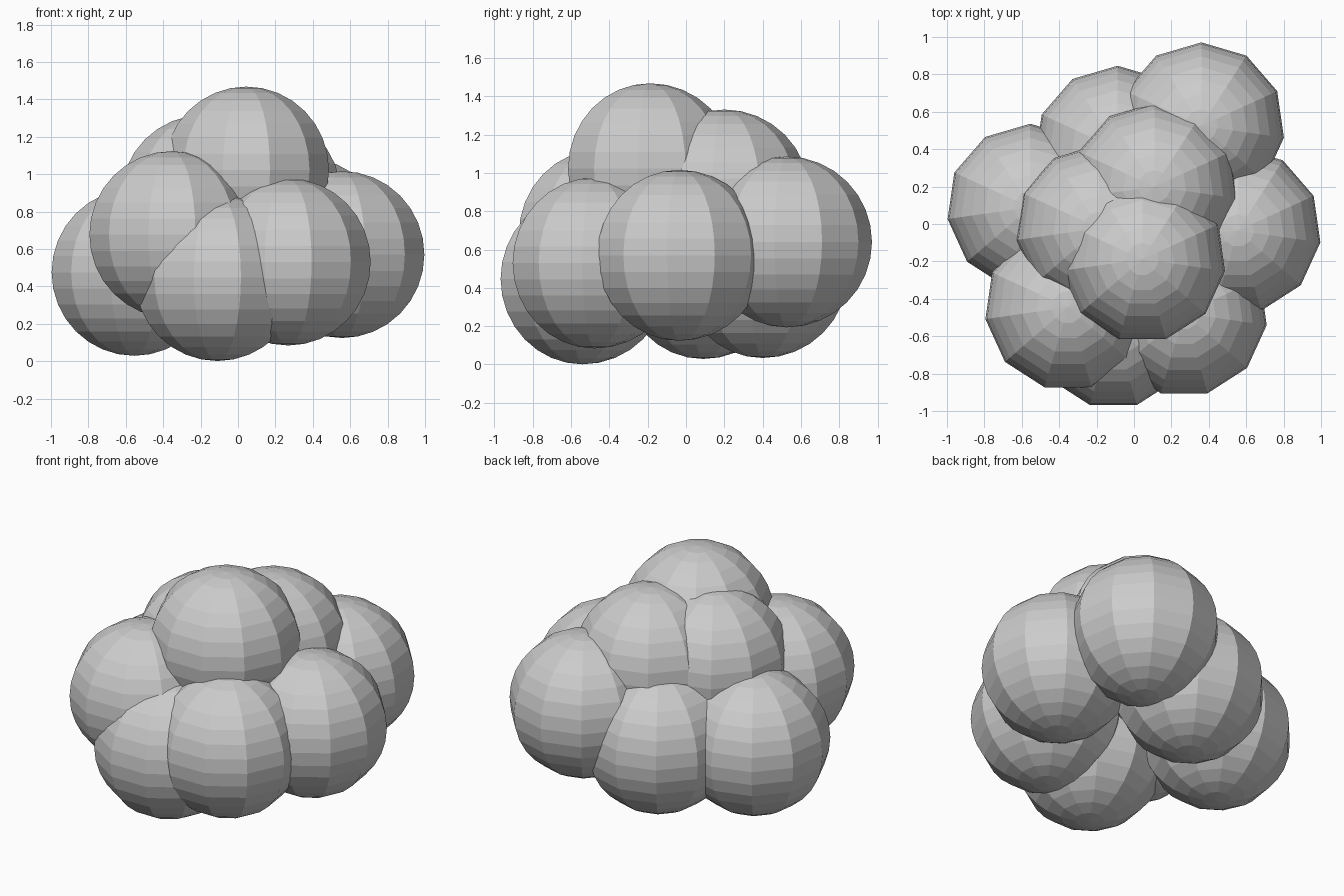
import bpy

if "Cube" in bpy.data.objects:
    bpy.data.objects.remove(bpy.data.objects["Cube"])

RADIUS = 0.446

# centres of the equal balls in the heap
BALLS = {
    "front_bottom_ball": (-0.11, -0.54, 0.447),
    "front_right_ball": (0.268, -0.477, 0.53),
    "front_left_ball": (-0.353, -0.445, 0.677),
    "left_ball": (-0.555, 0.09, 0.475),
    "right_ball": (0.555, -0.035, 0.57),
    "back_left_ball": (-0.088, 0.40, 0.48),
    "back_right_ball": (0.36, 0.525, 0.64),
    "upper_left_ball": (-0.186, -0.022, 0.87),
    "upper_back_ball": (0.11, 0.20, 0.885),
    "top_ball": (0.045, -0.188, 1.022),
}


def add_ball(name, centre):
    # flat-shaded sphere, 11 sides around
    bpy.ops.mesh.primitive_uv_sphere_add(
        segments=11, ring_count=16, radius=RADIUS, location=centre)
    ob = bpy.context.object
    ob.name = name
    # one corner of every ring must point to the back (+y)
    ring = [v.co for v in ob.data.vertices if abs(v.co.z) < 0.02]
    if ring and max(c.y for c in ring) < RADIUS * 0.99:
        from math import atan2, pi
        far = max(ring, key=lambda c: c.y)
        step = 2 * pi / 11
        turn = (pi / 2 - atan2(far.y, far.x)) % step
        ob.rotation_euler.z = turn
    return ob


for name, centre in BALLS.items():
    add_ball(name, centre)
